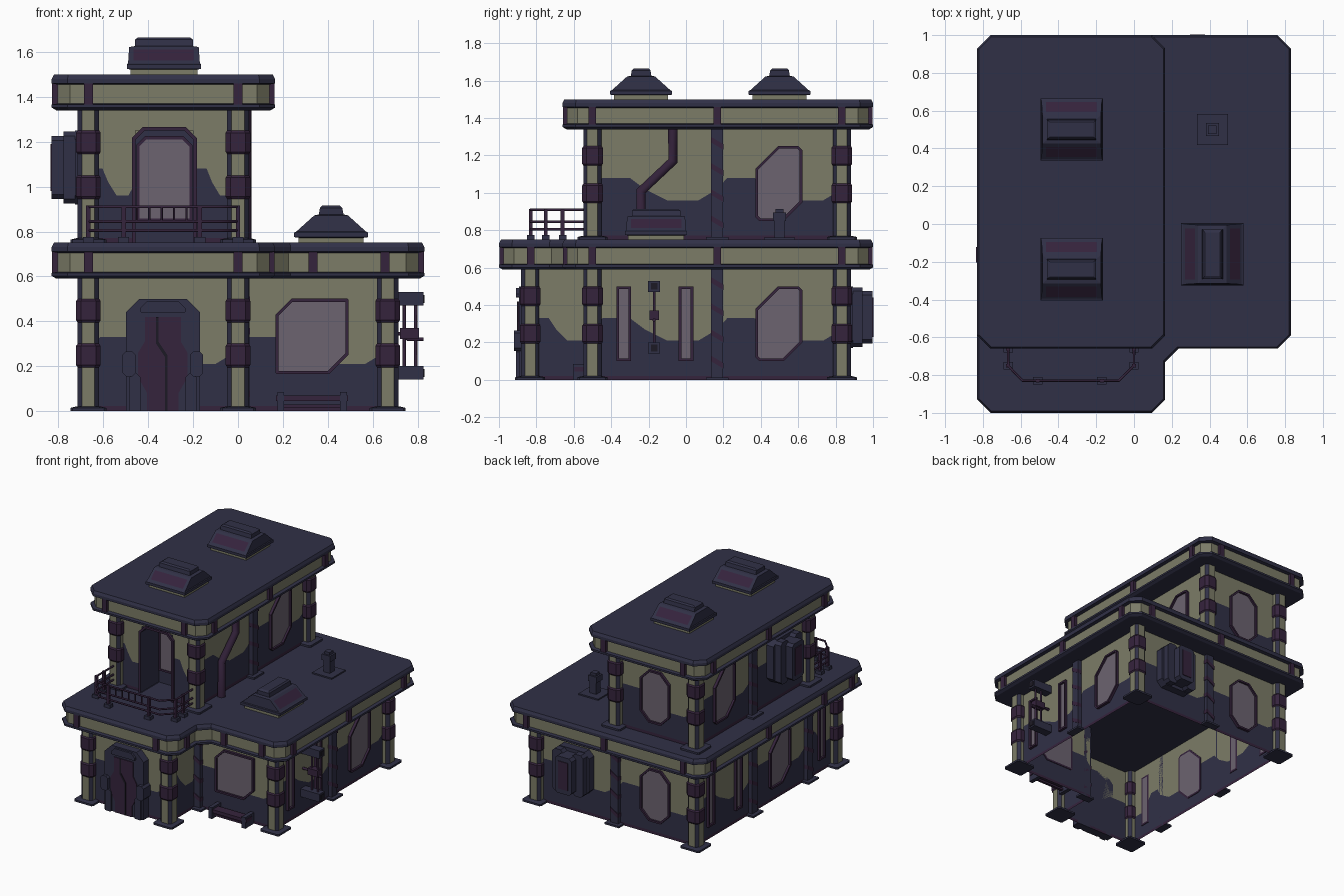
import bpy, bmesh, math
from mathutils import Matrix, Vector

if "Cube" in bpy.data.objects:
    bpy.data.objects.remove(bpy.data.objects["Cube"])

COLS = [("olive_tan", (0.20, 0.20, 0.135)), ("navy", (0.030, 0.030, 0.062)),
        ("plum", (0.036, 0.017, 0.046)), ("glass_grey", (0.150, 0.125, 0.160)),
        ("dark_line", (0.012, 0.010, 0.018))]
MATS = []
for n, c in COLS:
    m = bpy.data.materials.new(n)
    m.diffuse_color = (*c, 1)
    m.use_nodes = True
    m.node_tree.nodes["Principled BSDF"].inputs["Base Color"].default_value = m.diffuse_color
    MATS.append(m)
TAN, NAVY, PLUM, GLASS, DARK = range(5)
I4 = Matrix.Identity(4)


def place(x, y, deg=0, z=0):
    return Matrix.Translation((x, y, z)) @ Matrix.Rotation(math.radians(deg), 4, 'Z')


def add(name, me):
    ob = bpy.data.objects.new(name, me)
    bpy.context.collection.objects.link(ob)
    return ob


def mesh(name, verts, faces, mats, M=I4, recalc=True):
    me = bpy.data.meshes.new(name)
    me.from_pydata([M @ Vector(v) for v in verts], [], faces)
    for m in MATS:
        me.materials.append(m)
    me.polygons.foreach_set("material_index", mats)
    if recalc:
        bm = bmesh.new()
        bm.from_mesh(me)
        bmesh.ops.recalc_face_normals(bm, faces=bm.faces)
        bm.to_mesh(me)
        bm.free()
    return add(name, me)


def loft(name, rings, bands, caps, M=I4):
    """Skin a list of 3D rings; one colour per band, one per end cap."""
    n = len(rings[0])
    verts = [p for r in rings for p in r]
    faces, mats = [], []
    for k in range(len(rings) - 1):
        for i in range(n):
            j = (i + 1) % n
            faces.append((k*n + i, k*n + j, k*n + n + j, k*n + n + i))
            mats.append(bands[k] if isinstance(bands, (list, tuple)) else bands)
    faces += [tuple(range(n)), tuple(range(len(verts) - n, len(verts)))]
    return mesh(name, verts, faces, mats + list(caps), M)


def prism(name, poly, y0, y1, mat, M=I4):
    return loft(name, [[(x, y, z) for x, z in poly] for y in (y0, y1)], mat, (mat, mat), M)


def rect(w, h, cx=0, cz=0, c=None):
    """Rectangle, or with corner cuts c = (bl, br, tr, tl)."""
    a, b = w/2, h/2
    if not c:
        return [(cx-a, cz-b), (cx+a, cz-b), (cx+a, cz+b), (cx-a, cz+b)]
    bl, br, tr, tl = c
    p = [(-a, -b+bl), (-a+bl, -b), (a-br, -b), (a, -b+br),
         (a, b-tr), (a-tr, b), (-a+tl, b), (-a, b-tl)]
    return [(cx + x, cz + z) for x, z in p]


def box(name, x0, x1, y0, y1, z0, z1, mat, M=I4):
    return prism(name, rect(x1-x0, z1-z0, (x0+x1)/2, (z0+z1)/2), y0, y1, mat, M)


def inset(poly, d):
    out, n = [], len(poly)
    for i in range(n):
        a, b, c = (Vector(poly[(i+k) % n]) for k in (-1, 0, 1))
        e, f = (b-a).normalized(), (c-b).normalized()
        n1, n2 = Vector((-e.y, e.x)), Vector((-f.y, f.x))
        out.append(tuple(b + (n1+n2) * (d / (1 + n1.dot(n2)))))
    return out


def tube(name, pts, r, mat, M=I4):
    cu = bpy.data.curves.new(name, 'CURVE')
    cu.dimensions, cu.bevel_depth, cu.bevel_resolution, cu.use_fill_caps = '3D', r, 1, True
    sp = cu.splines.new('POLY')
    sp.points.add(len(pts) - 1)
    for p, q in zip(sp.points, pts):
        p.co = (*(M @ Vector(q)), 1)
    tmp = bpy.data.objects.new(name, cu)
    me = bpy.data.meshes.new_from_object(tmp)
    bpy.data.objects.remove(tmp)
    me.materials.clear()
    me.materials.append(MATS[mat])
    add(name, me)


# ---- walls: navy camouflage below a wavy line, tan above, plum skirting
WAVE = [(0, .27), (.08, .33), (.3, .33), (.42, .27), (.6, .21), (.85, .21), (1, .27)]


def wall(M, u0, u1, top=.6):
    verts, faces, mats = [], [], []
    for f, h in WAVE:
        u = u0 + f*(u1-u0)
        verts += [(u, 0, z) for z in (0, .022, h, top)]
    for i in range(len(WAVE) - 1):
        for k, m in enumerate((PLUM, NAVY, TAN)):
            a = i*4 + k
            faces.append((a, a+4, a+5, a+1))
            mats.append(m)
    mesh("wall_panel", verts, faces, mats, M, False)


def window(M, poly, d=.02):
    inn = inset(poly, .014)
    rings = [(inn, .005), (poly, .004), (poly, -d), (inn, -d), (inn, -.005)]
    loft("window", [[(x, y, z) for x, z in p] for p, y in rings], PLUM, (GLASS, GLASS), M)


def slit(M, u):
    window(M, rect(.078, .4, u, .3))


def big(M, u):
    window(M, rect(.25, .4, u, .3, (.02, .10, .02, .12)))


def octo(M, u):
    window(M, rect(.25, .4, u, .3, (.075,)*4))


def wide(M, u):
    window(M, rect(.325, .335, u, .333, (.005, .085, .005, .07)))


def vent_box(M, u):
    prism("vent_back_plate", rect(.29, .33, u, .335, (.04,)*4), -.06, 0, NAVY, M)
    for s in (-1, 1):
        prism("vent_side", rect(.09, .32, u + s*.085, .335, (.02,)*4), -.11, -.06, NAVY, M)
    prism("vent_cover", rect(.14, .28, u, .335, (.02,)*4), -.165, -.06, NAVY, M)
    box("vent_slot", u-.04, u+.04, -.17, -.165, .23, .44, PLUM, M)


def conduit(M, u):
    for z in (.17, .5):
        box("conduit_box", u-.032, u+.032, -.16, 0, z-.03, z+.03, NAVY, M)
        box("conduit_lid", u-.018, u+.018, -.165, -.16, z-.018, z+.018, DARK, M)
    for y in (-.075, -.125):
        tube("conduit_pipe", [(u, y, .18), (u, y, .5)], .008, PLUM, M)
    box("conduit_clamp", u-.025, u+.025, -.14, -.055, .32, .37, PLUM, M)
    tube("conduit_arm", [(u, 0, .345), (u, -.07, .345), (u, -.09, .32), (u, -.16, .32)], .01, PLUM, M)


def down_pipe(M, u):
    tube("down_pipe", [(u+.1, -.03, .6), (u+.1, -.03, .42), (u-.07, -.03, .26), (u-.07, -.03, 0)], .03, PLUM, M)


A, B, L = 2/3, 5/6, 2/3
BAYS = [(-A, -B, 0, L, 0, []), (0, -B, 90, L/2, 0, []), (0, -.5, 0, L, 0, [(wide, .33)]),
        (A, -.5, 90, L, 0, [(slit, .167), (slit, .5), (conduit, .33)]),
        (A, .167, 90, L, 0, [(big, .33)]), (A, B, 180, L, 0, [(vent_box, .33)]),
        (0, B, 180, L, 0, [(octo, .33)]), (-A, B, 270, L, 0, [(slit, .167), (slit, .5)]),
        (-A, .167, 270, L, 0, [(big, .33)]), (-A, -.5, 270, L/2, 0, [(slit, .167)]),
        (0, -.5, 90, L, .75, [(down_pipe, .33)]), (0, .167, 90, L, .75, [(big, .33)]),
        (0, B, 180, L, .75, [(octo, .33)]), (-A, B, 270, L, .75, [(big, .33)]),
        (-A, .167, 270, L, .75, [(vent_box, .33)])]
for x, y, a, ln, z, feats in BAYS:
    M = place(x, y, a, z)
    wall(M, 0, ln)
    for fn, u in feats:
        fn(M, u)

# ---- balcony doorway, deeply recessed in the upper front wall
M = place(-A, -.5, 0, .75)
wall(M, 0, .21)
wall(M, .467, L)
box("doorway_lintel", .21, .467, 0, .004, .5, .6, TAN, M)
door = rect(.257, .5, .3385, .25, (.003, .003, .04, .04))
loft("doorway_recess", [[(x, y, z) for x, z in p] for p, y in
     ((inset(door, -.016), 0), (inset(door, -.016), -.02), (door, -.02), (door, .2))],
     (PLUM, PLUM, NAVY), (NAVY, NAVY), M)
bpy.data.objects["doorway_recess"].data.polygons[-2].material_index = DARK
# drop the front cap so the recess is open
me = bpy.data.objects["doorway_recess"].data
bm = bmesh.new()
bm.from_mesh(me)
bm.faces.ensure_lookup_table()
bmesh.ops.delete(bm, geom=[bm.faces[-2]], context='FACES_ONLY')
bm.to_mesh(me)
bm.free()
window(place(-A, -.302, 0, .75), rect(.25, .38, .3385, .285, (.003, .003, .04, .04)), .01)


# ---- corner pillars with plum cuffs
def pillar(x, y, z):
    M = place(x, y, 0, z)

    def ring(w, c, h):
        return [(px, py, h) for px, py in rect(w, w, 0, 0, (c,)*4)]
    ob = loft("pillar", [ring(.096, .02, 0), ring(.096, .02, .6)], TAN, (NAVY, NAVY), M)
    for f in ob.data.polygons:
        if min(abs(f.normal.x), abs(f.normal.y)) > .3:
            f.material_index = NAVY
    for z0, z1 in ((.205, .29), (.405, .49)):
        loft("pillar_cuff", [ring(.096, .02, z0-.01), ring(.11, .022, z0), ring(.11, .022, z1),
             ring(.096, .02, z1+.01)], PLUM, (PLUM, PLUM), M)
    loft("pillar_foot", [ring(.16, .01, 0), ring(.16, .01, .014), ring(.11, .02, .02)], NAVY, (NAVY, NAVY), M)


for x, y in ((-A, -B), (0, -B), (A, -.5), (A, B), (-A, B)):
    pillar(x, y, 0)
for x, y in ((-A, -.5), (0, -.5), (0, B), (-A, B)):
    pillar(x, y, .75)


# ---- slim pilasters with diagonal bands
def pilaster(x, y, a, z):
    M = place(x, y, a, z)
    box("pilaster", -.032, .032, -.03, 0, 0, .6, NAVY, M)
    for k in range(4):
        h = .06 + k*.14
        prism("pilaster_band", [(-.034, h+.04), (.034, h), (.034, h+.03), (-.034, h+.07)], -.035, 0, PLUM, M)
    box("pilaster_foot", -.06, .06, -.06, 0, 0, .014, NAVY, M)


for p in ((A, .167, 90, 0), (0, B, 180, 0), (-A, .167, 270, 0), (-A, -.5, 270, 0), (.02, -.5, 0, 0),
          (0, .167, 90, .75), (-A, .167, 270, .75)):
    pilaster(*p)


# ---- roof slabs: navy rims around a recessed tan fascia
def slab(name, poly, z):
    prof = [(0, .02), (.012, 0), (.026, 0), (.03, .025), (.115, .025), (.12, 0), (.14, 0), (.16, .01)]
    rings = [[(x, y, z+h) for x, y in inset(poly, d)] for h, d in prof]
    loft(name, rings, (NAVY, NAVY, NAVY, TAN, NAVY, NAVY, NAVY), (NAVY, NAVY))


c = .07
slab("lower_roof", [(-.83+c, -1), (.165-c, -1), (.165, -1+c), (.165, -.66-c), (.165+c, -.66), (.83-c, -.66),
     (.83, -.66+c), (.83, 1-c), (.83-c, 1), (-.83+c, 1), (-.83, 1-c), (-.83, -1+c)], .59)
slab("upper_roof", [(-.83+c, -.66), (.165-c, -.66), (.165, -.66+c), (.165, 1-c), (.165-c, 1),
     (-.83+c, 1), (-.83, 1-c), (-.83, -.66+c)], 1.34)

# plum clips across the fascias
CLIPS = [(-A, -1, 0, 0), (0, -1, 0, 0), (.335, -.66, 0, 0), (.655, -.66, 0, 0), (.165, -.83, 90, 0)]
CLIPS += [(x, 1, 180, 0) for x in (-A, 0, .655)]
CLIPS += [(.83, y, 90, 0) for y in (-.5, .167, B)] + [(-.83, y, 270, 0) for y in (-B, -.5, .167, B)]
CLIPS += [(x, y, a, .75) for x in (-A, 0) for y, a in ((-.66, 0), (1, 180))]
CLIPS += [(x, y, a, .75) for y in (-.5, .167, B) for x, a in ((.165, 90), (-.83, 270))]
for x, y, a, z in CLIPS:
    box("fascia_clip", -.02, .02, .002, .03, .61+z, .72+z, PLUM, place(x, y, a))


# ---- roof skylights: pitched on two sides, upright on the others
def skylight(x, y, z, a):
    M = place(x, y, a, z)
    prof = [(.15, .145, 0, TAN), (.15, .145, .022, NAVY), (.165, .165, .025, NAVY), (.165, .165, .045, NAVY),
            (.16, .155, .05, NAVY), (.155, .075, .122, NAVY), (.13, .055, .126, NAVY), (.13, .05, .155, NAVY), (.115, .04, .165, NAVY)]
    loft("skylight", [[(px, py, h) for px, py in rect(2*w, 2*d)] for w, d, h, m in prof],
         [p[3] for p in prof[:-1]], (NAVY, NAVY), M)
    for s in (-1, 1):
        mesh("skylight_pane", [(-.135, -s*.146, .062), (.135, -s*.146, .062), (.135, -s*.092, .111), (-.135, -s*.092, .111)],
             [(0, 1, 2, 3) if s > 0 else (3, 2, 1, 0)], [PLUM], M, False)


skylight(-.33, -.24, 1.5, 0)
skylight(-.33, .5, 1.5, 0)
skylight(.415, -.16, .75, 90)

# ---- roof vent stack
M = place(.415, .5, 0, .75)
for w, z0, z1 in ((.165, 0, .01), (.055, .01, .10), (.07, .10, .145), (.045, .145, .165)):
    box("vent_stack", -w/2, w/2, -w/2, w/2, z0, z1, NAVY, M)

# ---- balcony railing
path = [(-A, -.54), (-A, -.75), (-.59, -.83), (-.08, -.83), (0, -.75), (0, -.54)]
for z in (.805, .845, .91):
    tube("balcony_rail", [(x, y, z) for x, y in path], .007, PLUM)
for x, y in ((-A, -.66), (0, -.66), (-.51, -.83), (-.17, -.83), (-A, -.75), (0, -.75)):
    box("rail_post", x-.01, x+.01, y-.01, y+.01, .75, .915, PLUM)
    box("rail_foot", x-.025, x+.025, y-.02, y+.02, .75, .775, NAVY)
for i in range(5):
    tube("rail_bar", [(-.45 + i*.055, -.83, .845), (-.45 + i*.055, -.83, .91)], .005, PLUM)

# ---- front entrance
M = place(-.335, -B)
prism("entrance_frame", rect(.33, .5, 0, .25, (.002, .002, .06, .06)), -.06, 0, NAVY, M)
prism("entrance_hood", rect(.2, .05, 0, .465, (.002, .002, .03, .03)), -.075, -.06, NAVY, M)
half = [(.07, 0), (.07, .08), (.11, .15), (.11, .26), (.08, .31), (.08, .42)]
prism("entrance_door", half + [(-x, z) for x, z in reversed(half)], -.066, -.06, PLUM, M)
prism("door_seam", [(.01, 0), (.02, 0), (.02, .25), (-.02, .31), (-.02, .42), (-.03, .42), (-.03, .3), (.01, .24)],
      -.069, -.06, DARK, M)
for s in (-1, 1):
    prism("entrance_wing", rect(.06, .11, s*.15, .21, (.015,)*4), -.085, 0, NAVY, M)
    prism("entrance_jamb", rect(.05, .17, s*.125, .085, (.003, .003, .02, .02)), -.075, 0, NAVY, M)

# ---- bench under the front window
box("bench_seat", .17, .49, -.6, -.53, .045, .07, PLUM)
box("bench_rail", .18, .48, -.58, -.56, .015, .03, PLUM)
for x in (.19, .47):
    box("bench_leg", x-.015, x+.015, -.605, -.5, 0, .085, NAVY)
